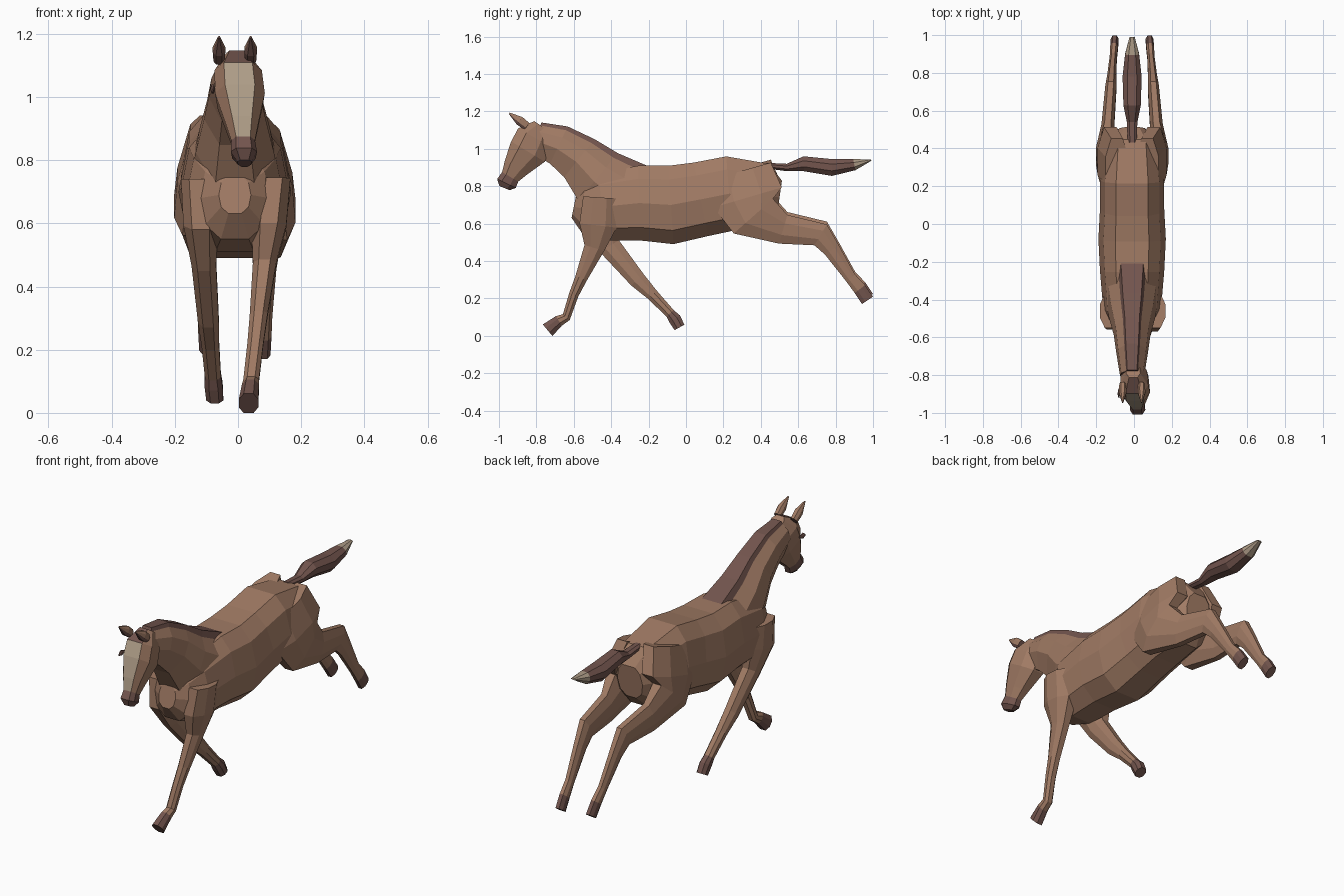
import bpy, bmesh
from mathutils import Vector

cube = bpy.data.objects.get("Cube")
if cube:
    bpy.data.objects.remove(cube, do_unlink=True)


def material(name, red, green, blue):
    mat = bpy.data.materials.new(name)
    mat.use_nodes = True
    mat.diffuse_color = (red, green, blue, 1)
    shader = mat.node_tree.nodes["Principled BSDF"]
    shader.inputs["Base Color"].default_value = mat.diffuse_color
    shader.inputs["Roughness"].default_value = 0.9
    return mat


COLOURS = [
    material("tan_coat", .36, .2, .13),
    material("dark_brown", .17, .09, .075),
    material("pale_cream", .42, .33, .24),
]
COAT, DARK, PALE = range(len(COLOURS))

# Half outlines (side fraction, height fraction), from the upper edge down
BARREL = [(.5, 1), (.85, .65), (1, 0), (.85, -.65), (.4, -1)]
CRESTED = [(.4, 1), (.5, .8), (.9, .4), (1, -.2), (.5, -1)]
LIMB = [(.5, 1), (1, .4), (1, -.4), (.5, -1)]
FACE = [(.6, 1), (1, .5), (.9, -.4), (.4, -1)]


def coat_everywhere(segment, strip):
    return COAT


def dark_everywhere(segment, strip):
    return DARK


def dark_from(first):
    """Dark hoof below a coat-coloured leg."""
    return lambda segment, strip: DARK if segment >= first else COAT


def ring_direction(spine, index):
    """Upper direction of a ring, square to the bend of the spine."""
    here = spine[index]
    tangent = Vector((0, 0))
    if index > 0:
        tangent += (here - spine[index - 1]).normalized()
    if index < len(spine) - 1:
        tangent += (spine[index + 1] - here).normalized()
    tangent.normalize()
    return Vector((0, -tangent.y, tangent.x))


def add_object(name, bm):
    bmesh.ops.recalc_face_normals(bm, faces=bm.faces)
    mesh = bpy.data.meshes.new(name)
    bm.to_mesh(mesh)
    bm.free()
    for mat in COLOURS:
        mesh.materials.append(mat)
    obj = bpy.data.objects.new(name, mesh)
    bpy.context.collection.objects.link(obj)


def tube(name, sections, outline, width, colour=coat_everywhere,
         sideways=lambda y, z: 0, flip=1, shift=-.01, lift=0):
    """Skin rings along a spine; a section is y, z and half depth.

    The half width follows from the half depth by the width rule.
    """
    bm = bmesh.new()
    spine = [Vector((y, z)) for y, z, depth in sections]
    rings = []
    for index, (y, z, depth) in enumerate(sections):
        centre = Vector((flip * sideways(y, z) + shift, y, z + lift))
        up = ring_direction(spine, index) * depth
        side = Vector((width(depth), 0, 0))
        points = [centre + side * across + up * high for across, high in outline]
        points += [centre - side * across + up * high
                   for across, high in reversed(outline)]
        rings.append([bm.verts.new(point) for point in points])
    count = len(rings[0])
    for segment, (start, end) in enumerate(zip(rings, rings[1:])):
        for i in range(count):
            j = (i + 1) % count
            face = bm.faces.new((start[i], start[j], end[j], end[i]))
            # Strips count from the upper edge down, alike on both sides
            face.material_index = colour(segment, min(j, count - j))
    last_segment = len(rings) - 2
    bm.faces.new(rings[0]).material_index = colour(0, 1)
    bm.faces.new(rings[-1]).material_index = colour(last_segment, 1)
    add_object(name, bm)


# Torso, from chest to rump
tube("torso", [
    (-.6, .69, .06), (-.55, .68, .13), (-.45, .69, .18), (-.25, .71, .2),
    (-.08, .7, .21), (.08, .73, .2), (.23, .76, .2), (.43, .75, .17), (.5, .74, .09),
], BARREL, lambda depth: .85 * depth)

# Neck, from poll to withers, with a raised mane along the crest
tube("neck_and_mane", [
    (-.8, 1.06, .085), (-.68, 1.02, .11), (-.57, .95, .13), (-.47, .85, .165), (-.31, .74, .2),
], CRESTED, lambda depth: .75 * depth,
    lambda segment, strip: DARK if strip < 2 else COAT)


# Head, from nose to poll: dark muzzle, pale blaze and dark forelock
def head_colour(segment, strip):
    if segment < 2:
        return DARK
    if strip == 0:
        return DARK if segment == 5 else PALE
    return COAT


tube("head", [
    (-.97, .79, .03), (-.96, .815, .055), (-.94, .85, .05), (-.91, .9, .07),
    (-.845, .985, .105), (-.81, 1.06, .1), (-.77, 1.12, .05),
], FACE, lambda depth: .75 * depth, head_colour, lambda y, z: .08 - .075 * z, shift=0)

# Ears with dark insides, and eyes
for flip, label in ((1, "left"), (-1, "right")):
    tube(label + "_ear", [(-.85, 1.12, .022), (-.89, 1.15, .025), (-.945, 1.19, .004)],
         LIMB, lambda depth: .8 * depth,
         lambda segment, strip: DARK if strip < 2 else COAT,
         lambda y, z: .05, flip)
    tube(label + "_eye", [(-.92, 1.02, .004), (-.9, 1.025, .014), (-.87, 1.025, .005)],
         LIMB, lambda depth: .5 * depth, dark_everywhere, lambda y, z: .07, flip)


def foreleg_width(depth):
    return .015 + .4 * depth


# Left foreleg reaching forward: shoulder, elbow, knee, fetlock, toe
tube("left_foreleg", [
    (-.46, .74, .09), (-.47, .59, .1), (-.49, .47, .055), (-.56, .31, .033),
    (-.6, .22, .026), (-.64, .1, .024), (-.68, .08, .03), (-.74, .03, .04),
], LIMB, foreleg_width, dark_from(6), lambda y, z: .03 + .115 * z, shift=0)

# Right foreleg trailing under the body
tube("right_foreleg", [
    (-.46, .74, .09), (-.46, .6, .1), (-.41, .48, .06), (-.26, .3, .045),
    (-.18, .22, .032), (-.085, .12, .026), (-.06, .09, .034), (-.035, .045, .03),
], LIMB, foreleg_width, dark_from(5), lambda y, z: .07 + .08 * z, -1, 0)


# Hind legs kicked out behind: the thigh flares outward, the cannon narrows in
def hind_sideways(y, z):
    return min(.17 - .08 * y, .3 - .25 * z)


for flip, label, lift in ((1, "left", 0), (-1, "right", .015)):
    tube(label + "_hind_leg", [
        (.29, .88, .17), (.33, .74, .19), (.36, .64, .14), (.52, .57, .08), (.72, .54, .065),
        (.78, .46, .045), (.88, .31, .03), (.93, .25, .035), (.97, .19, .035),
    ], LIMB, lambda depth: .01 + .3 * depth, dark_from(7), hind_sideways, flip, lift=lift)

# Tail streaming back, with a pale tip
tube("tail", [
    (.43, .91, .015), (.54, .9, .02), (.63, .92, .04), (.78, .9, .045), (.9, .915, .03), (.99, .94, .004),
], LIMB, lambda depth: .01 + .9 * depth,
    lambda segment, strip: PALE if segment == 4 else DARK)
